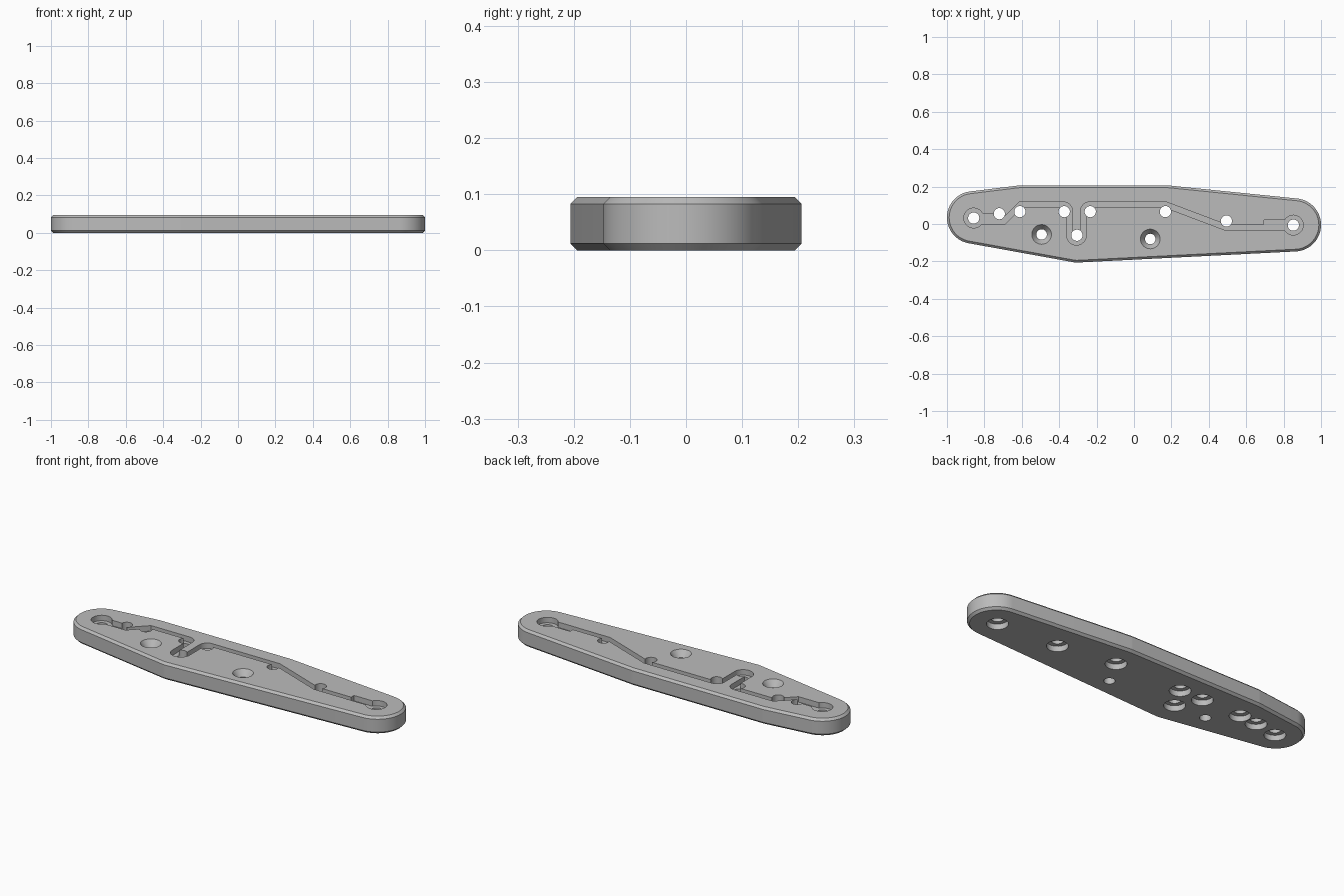
import bpy, bmesh, math
from mathutils import Vector, Matrix

cube = bpy.data.objects.get("Cube")
if cube:
    bpy.data.objects.remove(cube, do_unlink=True)

HEIGHT, CHAMFER, FLOOR, BORE = 0.095, 0.012, 0.065, 0.03
PIN_R, BIG_R, SLOT = 0.03, 0.053, 0.015

grey = bpy.data.materials.new("satin grey")
grey.use_nodes = True
grey.diffuse_color = (0.5, 0.5, 0.5, 1)
grey.node_tree.nodes["Principled BSDF"].inputs["Base Color"].default_value = grey.diffuse_color


def make_object(name, bm):
    bmesh.ops.recalc_face_normals(bm, faces=bm.faces)
    mesh = bpy.data.meshes.new(name)
    bm.to_mesh(mesh)
    bm.free()
    obj = bpy.data.objects.new(name, mesh)
    mesh.materials.append(grey)
    bpy.context.scene.collection.objects.link(obj)
    return obj


def loft(layers):
    """Solid from stacked loops of equal length, each (points, z)."""
    bm = bmesh.new()
    rings = [[bm.verts.new((p[0], p[1], z)) for p in pts] for pts, z in layers]
    for low, high in zip(rings, rings[1:]):
        for i in range(len(low)):
            bm.faces.new((low[i - 1], low[i], high[i], high[i - 1]))
    bm.faces.new(rings[0][::-1])
    bm.faces.new(rings[-1])
    return bm


def arc(cx, cy, r, start, end, steps):
    angles = [math.radians(start + (end - start) * i / steps) for i in range(steps + 1)]
    return [Vector((cx + r * math.cos(a), cy + r * math.sin(a))) for a in angles]


# Plate: two rounded ends joined by soft corners, chamfered top and bottom
def outline(inset):
    return (arc(-0.86, 0.035, 0.14 - inset, 97, 260, 32)
            + arc(-0.305, -0.106, 0.1 - inset, 260, 273, 4)
            + arc(0.858, -0.005, 0.142 - inset, 273, 444, 32)
            + arc(0.18, 0.106, 0.1 - inset, 84, 90, 3)
            + arc(-0.61, 0.106, 0.1 - inset, 90, 97, 3))


plate = make_object("plate", loft([(outline(CHAMFER), 0), (outline(0), CHAMFER),
                                   (outline(0), HEIGHT - CHAMFER), (outline(CHAMFER), HEIGHT)]))
bpy.context.view_layer.objects.active = plate
plate.select_set(True)


def cut(bm):
    cutter = make_object("cutter", bm)
    cutter.hide_render = True
    mod = plate.modifiers.new("cut", 'BOOLEAN')
    mod.operation, mod.solver, mod.object = 'DIFFERENCE', 'EXACT', cutter
    bpy.ops.object.modifier_apply(modifier=mod.name)
    bpy.data.objects.remove(cutter, do_unlink=True)


def cut_round(x, y, r_low, r_high, low, high):
    bm = bmesh.new()
    bmesh.ops.create_cone(bm, cap_ends=True, segments=32, radius1=r_low, radius2=r_high,
                          depth=high - low, matrix=Matrix.Translation((x, y, (low + high) / 2)))
    cut(bm)


def fillet(a, b, c, r):
    """Round the corner b of a path a-b-c."""
    u, v = (a - b).normalized(), (c - b).normalized()
    half = u.angle(v) / 2
    reach = r / math.tan(half)
    start, end = b + u * reach, b + v * reach
    centre = b + (u + v).normalized() * (r / math.sin(half))
    return [centre + ((start - centre).lerp(end - centre, t / 6)).normalized() * r for t in range(7)]


def ribbon(path, half):
    """Closed outline of a path given a constant width."""
    left, right = [], []
    for i, p in enumerate(path):
        d0 = (p - path[max(i - 1, 0)]).normalized()
        d1 = (path[min(i + 1, len(path) - 1)] - p).normalized()
        d = (d0 + d1).normalized()
        n = Vector((-d.y, d.x))
        scale = half / max(d.dot(d1 if d1.length else d0), 0.5)
        left.append(p + n * scale)
        right.append(p - n * scale)
    return left + right[::-1]


# Winding groove, looping under the middle post
V = Vector
a = [V((-0.83, 0.015)), V((-0.695, 0.015)), V((-0.608, 0.102)), V((-0.345, 0.102)), V((-0.345, -0.06))]
b = [V((-0.27, -0.06)), V((-0.27, 0.102)), V((0.172, 0.102)), V((0.49, -0.018)), V((0.84, -0.018))]
path = a[:3] + fillet(a[2], a[3], a[4], 0.03)
path += arc(-0.3075, -0.06, 0.0375, 180, 360, 16)
path += fillet(b[0], b[1], b[2], 0.03) + b[2:]
groove = ribbon(path, SLOT)
cut(loft([(groove, FLOOR), (groove, HEIGHT + 0.05)]))

# Wider pockets and round seats at both ends
for x0, x1, y0, y1 in ((-0.857, -0.72, 0.0, 0.057), (0.695, 0.852, -0.034, 0.022)):
    box = [(x0, y0), (x1, y0), (x1, y1), (x0, y1)]
    cut(loft([(box, FLOOR), (box, HEIGHT + 0.05)]))
ENDS = [(-0.857, 0.032), (0.852, -0.006)]
for x, y in ENDS:
    cut_round(x, y, BIG_R, BIG_R, FLOOR, HEIGHT + 0.05)

# Pin holes, counterbored from below
PINS = ENDS + [(-0.72, 0.055), (-0.61, 0.066), (-0.373, 0.066), (-0.305, -0.06),
               (-0.234, 0.066), (0.168, 0.066), (0.494, 0.016)]
for x, y in PINS:
    cut_round(x, y, PIN_R, PIN_R, -0.05, HEIGHT + 0.05)
    cut_round(x, y, BIG_R, BIG_R, -0.05, BORE)

# Screw holes, countersunk from above
for x, y in ((-0.494, -0.056), (0.087, -0.08)):
    cut_round(x, y, 0.028, 0.028, -0.05, HEIGHT + 0.05)
    cut_round(x, y, 0.028, 0.054, HEIGHT - 0.035, HEIGHT + 0.002)

bpy.ops.object.shade_smooth_by_angle(angle=math.radians(30))
